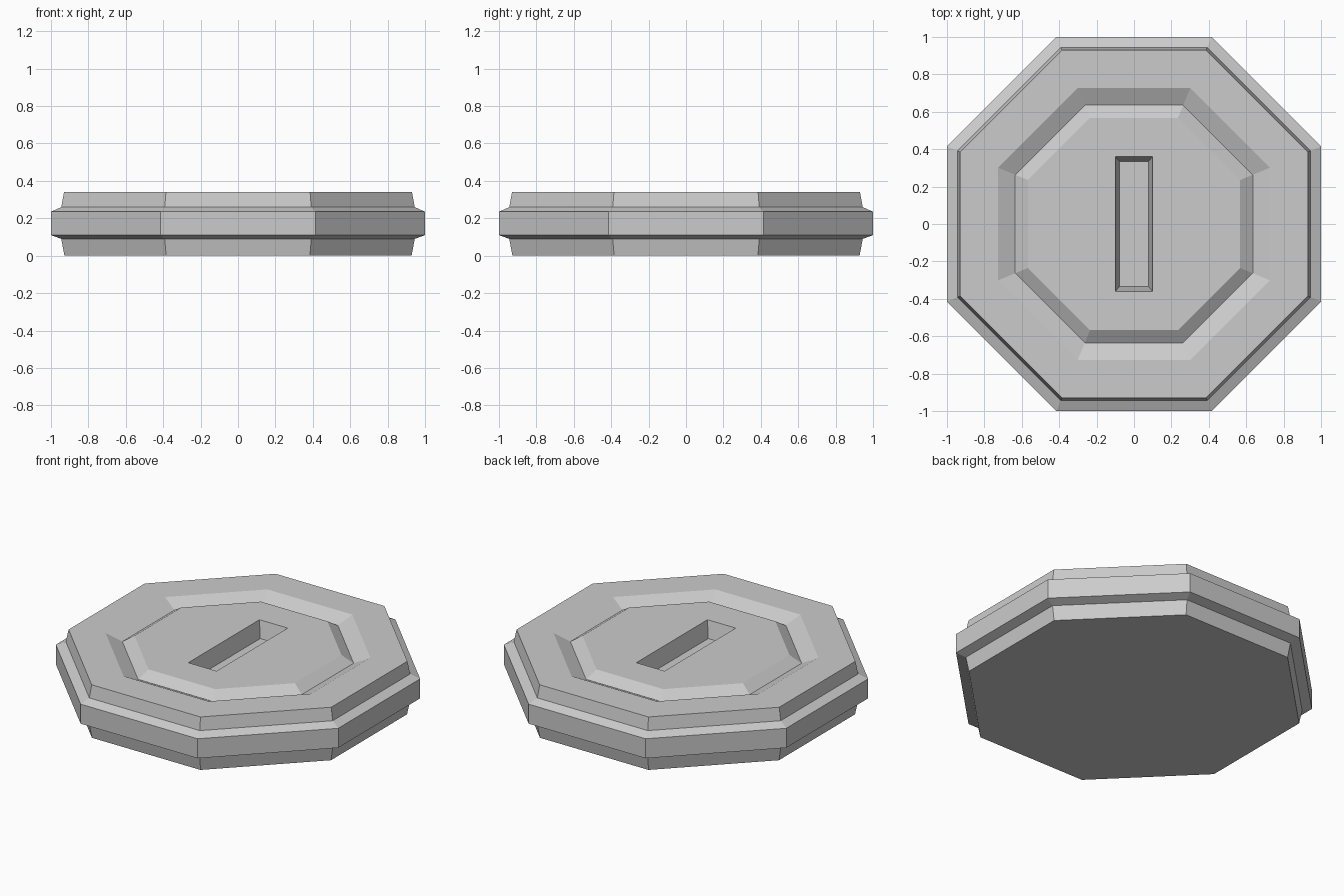
import bpy, bmesh
from math import cos, sin, pi

if "Cube" in bpy.data.objects:
    bpy.data.objects.remove(bpy.data.objects["Cube"])


def octagon(apothem, z):
    r = apothem / cos(pi / 8)
    return [(r * cos(pi / 8 + i * pi / 4), r * sin(pi / 8 + i * pi / 4), z) for i in range(8)]


def rectangle(hx, hy, z):
    return [(hx, hy, z), (-hx, hy, z), (-hx, -hy, z), (hx, -hy, z)]


def loft(name, rings):
    """Skin a stack of closed rings and cap both ends."""
    bm = bmesh.new()
    loops = [[bm.verts.new(co) for co in ring] for ring in rings]
    for a, b in zip(loops, loops[1:]):
        n = len(a)
        for i in range(n):
            j = (i + 1) % n
            bm.faces.new((a[i], a[j], b[j], b[i]))
    bm.faces.new(loops[0][::-1])
    bm.faces.new(loops[-1])
    bmesh.ops.recalc_face_normals(bm, faces=bm.faces)
    mesh = bpy.data.meshes.new(name)
    bm.to_mesh(mesh)
    bm.free()
    obj = bpy.data.objects.new(name, mesh)
    bpy.context.collection.objects.link(obj)
    return obj


# Octagonal disc: tapered base, bevelled rim, tapered top, V groove, plateau
profile = [(0.928, 0.0), (0.945, 0.09), (1.0, 0.11), (1.0, 0.235), (0.945, 0.26),
           (0.93, 0.34), (0.727, 0.34), (0.635, 0.295), (0.568, 0.34)]
disc = loft("octagonal_disc", [octagon(a, z) for a, z in profile])

# Tapered slot sunk in the plateau (cutter extends above the surface)
floor_z, top_z, above = 0.235, 0.34, 0.445
cutter = loft("slot_cutter", [rectangle(0.077, 0.335, floor_z),
                              rectangle(0.1, 0.36, top_z),
                              rectangle(0.123, 0.385, above)])
cutter.hide_render = True
cut = disc.modifiers.new("slot", 'BOOLEAN')
cut.operation = 'DIFFERENCE'
cut.solver = 'EXACT'
cut.object = cutter

bpy.context.view_layer.objects.active = disc
bpy.ops.object.modifier_apply(modifier=cut.name)
bpy.data.objects.remove(cutter)
